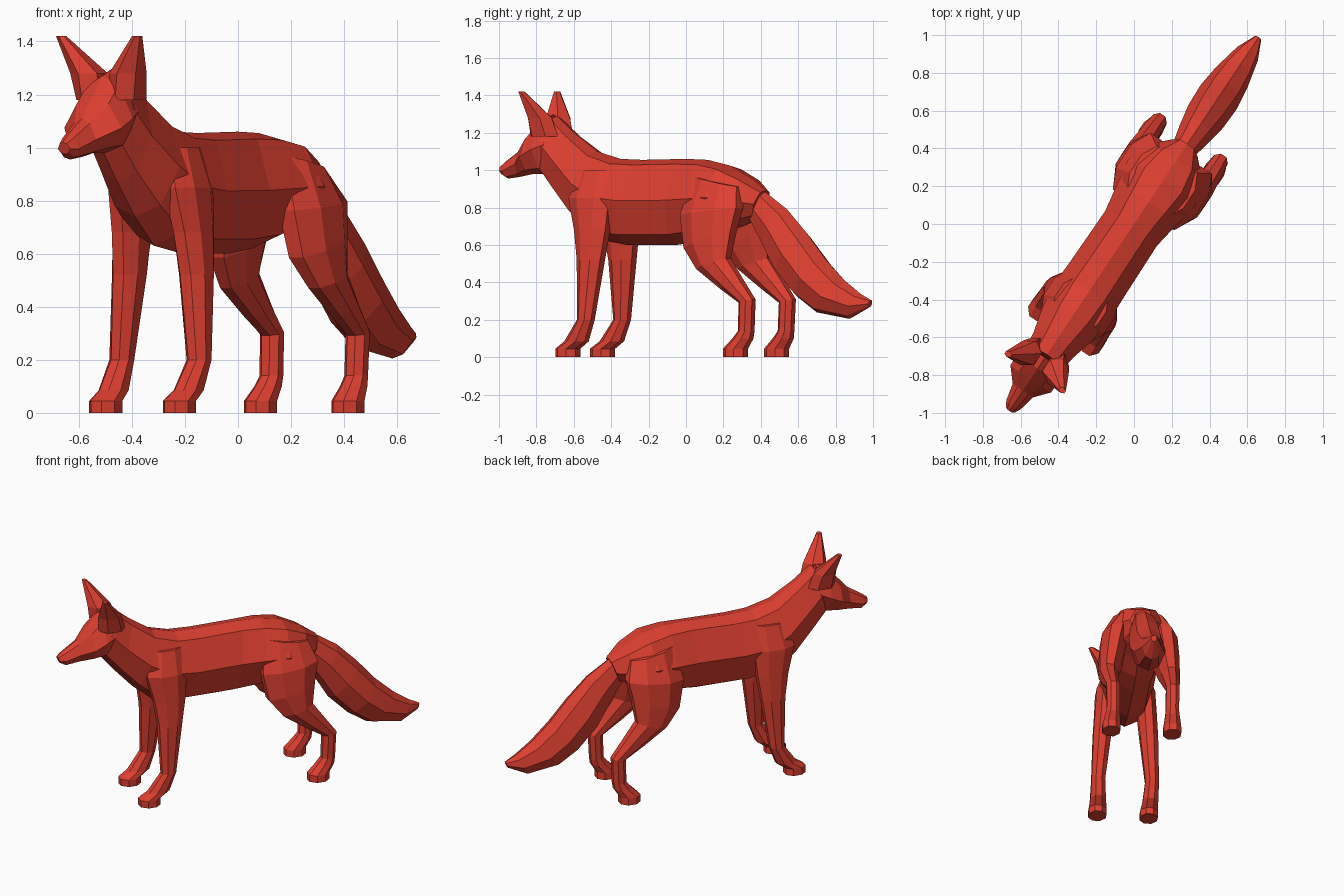
import bpy, bmesh, math

YAW = math.radians(-33.7)   # animal stands diagonally; built facing -y, then turned

mat = bpy.data.materials.new("red_coat")
mat.diffuse_color = (0.72, 0.05, 0.03, 1)


def loft(name, rings, mirror=False):
    """Skin a list of equal-length point rings, cap both ends."""
    bm = bmesh.new()
    loops = [[bm.verts.new(p) for p in ring] for ring in rings]
    n = len(loops[0])
    for a, b in zip(loops, loops[1:]):
        for i in range(n):
            j = (i + 1) % n
            bm.faces.new((a[i], a[j], b[j], b[i]))
    bm.faces.new(loops[0])
    bm.faces.new(loops[-1])
    bmesh.ops.recalc_face_normals(bm, faces=bm.faces)
    me = bpy.data.meshes.new(name)
    bm.to_mesh(me)
    bm.free()
    me.materials.append(mat)
    ob = bpy.data.objects.new(name, me)
    bpy.context.collection.objects.link(ob)
    ob.rotation_euler.z = YAW
    if mirror:
        ob.modifiers.new("other_side", 'MIRROR').use_clip = False
    return ob


def spine_ring(ty, tz, by, bz, w, profile):
    """Symmetric ring between a top and a bottom point on the centre plane."""
    right = [(w * k, ty + (by - ty) * f, tz + (bz - tz) * f) for f, k in profile]
    left = [(-x, y, z) for x, y, z in reversed(right)]
    return [(0, ty, tz)] + right + [(0, by, bz)] + left


def limb_ring(x, y, z, a, b, tilt=0, n=8):
    """Oval ring: half length a along y, half width b along x."""
    pts = []
    for i in range(n):
        t = 2 * math.pi * (i + 0.5) / n
        k = 1 / math.cos(math.pi / n)
        dy = a * k * math.sin(t)
        pts.append((x + b * k * math.cos(t), y + dy, z + tilt * dy))
    return pts


# Neck and torso: top y, top z, bottom y, bottom z, half width
BODY = [(0.06, 0.55), (0.48, 1), (0.88, 0.65)]
torso = [(-0.83, 1.29, -0.92, 0.99, 0.11), (-0.72, 1.20, -0.82, 0.87, 0.125),
         (-0.57, 1.10, -0.70, 0.74, 0.16), (-0.42, 1.06, -0.57, 0.63, 0.175),
         (-0.28, 1.055, -0.38, 0.60, 0.17), (0.0, 1.06, -0.06, 0.60, 0.165),
         (0.14, 1.055, 0.10, 0.62, 0.19), (0.28, 1.025, 0.24, 0.67, 0.215),
         (0.41, 0.96, 0.37, 0.70, 0.175), (0.51, 0.89, 0.46, 0.74, 0.08)]
loft("torso", [spine_ring(*r, BODY) for r in torso])

# Head and muzzle
HEAD = [(0.12, 0.55), (0.55, 1), (0.9, 0.6)]
head = [(-1.19, 1.02, -1.175, 0.975, 0.028), (-1.16, 1.045, -1.14, 0.955, 0.045),
        (-1.06, 1.11, -1.06, 0.965, 0.065), (-0.99, 1.19, -0.98, 0.98, 0.13),
        (-0.92, 1.27, -0.90, 0.98, 0.13), (-0.85, 1.30, -0.84, 1.0, 0.11)]
loft("head", [spine_ring(*r, HEAD) for r in head])

# Tail
TAIL = [(0.12, 0.65), (0.5, 1), (0.88, 0.65)]
tail = [(0.47, 0.91, 0.42, 0.73, 0.06), (0.65, 0.79, 0.50, 0.60, 0.09),
        (0.78, 0.66, 0.59, 0.45, 0.11), (0.90, 0.52, 0.72, 0.32, 0.115),
        (1.02, 0.41, 0.84, 0.24, 0.10), (1.12, 0.34, 1.05, 0.205, 0.065),
        (1.19, 0.305, 1.175, 0.265, 0.02)]
loft("tail", [spine_ring(*r, TAIL) for r in tail])

# Ears: x, y, z, half length, half width
ears = [(0.075, -0.86, 1.18, 0.075, 0.055), (0.088, -0.88, 1.28, 0.065, 0.06),
        (0.172, -0.943, 1.42, 0.014, 0.018)]
loft("ears", [limb_ring(*r, n=6) for r in ears], mirror=True)

# Front legs with paws
front = [(0.167, -0.648, 0.0, 0.065, 0.057), (0.167, -0.648, 0.045, 0.065, 0.057),
         (0.17, -0.59, 0.085, 0.065, 0.05), (0.175, -0.527, 0.2, 0.045, 0.044),
         (0.152, -0.51, 0.52, 0.075, 0.058), (0.14, -0.51, 0.68, 0.10, 0.06),
         (0.125, -0.525, 0.85, 0.13, 0.065), (0.085, -0.51, 1.0, 0.10, 0.05)]
loft("front_legs", [limb_ring(*r) for r in front], mirror=True)

# Hind legs with hocks and thighs; last value tilts the ring
hind = [(0.198, 0.45, 0.0, 0.065, 0.057), (0.198, 0.45, 0.045, 0.065, 0.057),
        (0.194, 0.495, 0.10, 0.055, 0.047), (0.192, 0.515, 0.14, 0.042, 0.042),
        (0.194, 0.522, 0.30, 0.043, 0.043, 0.2), (0.198, 0.43, 0.385, 0.065, 0.05, 0.3),
        (0.20, 0.31, 0.50, 0.095, 0.06, 0.3), (0.18, 0.275, 0.63, 0.15, 0.078, 0.3),
        (0.16, 0.27, 0.78, 0.18, 0.085, 0.1), (0.10, 0.27, 0.94, 0.14, 0.07, -0.2)]
loft("hind_legs", [limb_ring(*r) for r in hind], mirror=True)
